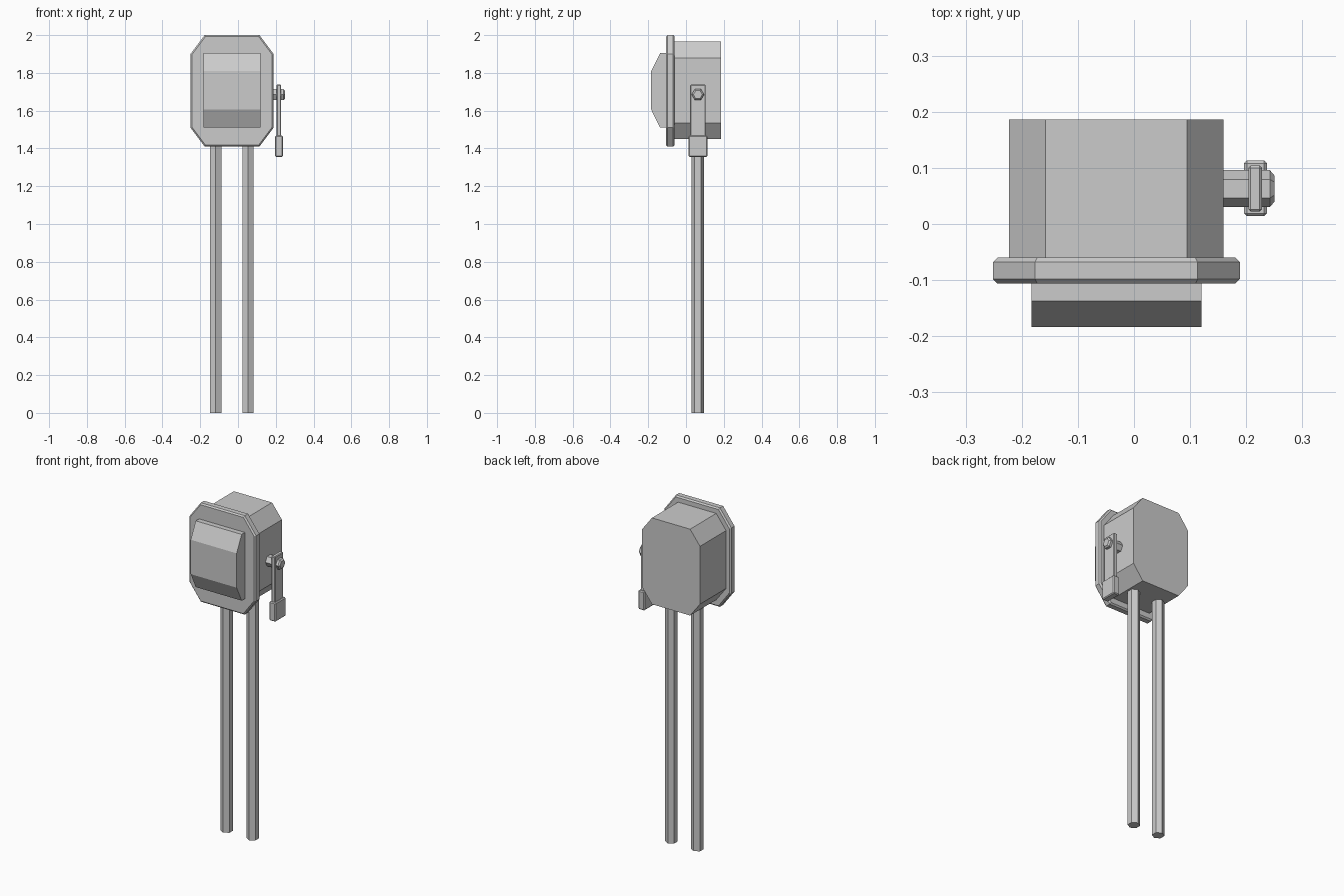
import bpy
import bmesh
import math
from mathutils import Matrix, Vector

if "Cube" in bpy.data.objects:
    bpy.data.objects.remove(bpy.data.objects["Cube"], do_unlink=True)

grey = bpy.data.materials.new("plain grey")
grey.use_nodes = True
colour = (0.6, 0.6, 0.6, 1.0)
grey.diffuse_color = colour
grey.node_tree.nodes["Principled BSDF"].inputs["Base Color"].default_value = colour

CENTRE_X = -0.0315   # middle of the head
PIVOT_Y = 0.063      # line of the legs and the lever


def finish(name, bm, bevel=0.0):
    bmesh.ops.recalc_face_normals(bm, faces=bm.faces)
    mesh = bpy.data.meshes.new(name)
    bm.to_mesh(mesh)
    bm.free()
    obj = bpy.data.objects.new(name, mesh)
    bpy.context.collection.objects.link(obj)
    mesh.materials.append(grey)
    if bevel:
        mod = obj.modifiers.new("edge_bevel", "BEVEL")
        mod.width = bevel
        mod.segments = 1
        mod.limit_method = 'ANGLE'
        mod.angle_limit = math.radians(65)
    return obj


def extrude(name, points, direction, bevel=0.0):
    """Sweep a flat outline along a direction into a closed solid."""
    bm = bmesh.new()
    face = bm.faces.new([bm.verts.new(p) for p in points])
    geom = bmesh.ops.extrude_face_region(bm, geom=[face])["geom"]
    verts = [g for g in geom if isinstance(g, bmesh.types.BMVert)]
    bmesh.ops.translate(bm, verts=verts, vec=Vector(direction))
    return finish(name, bm, bevel)


def octagon_slab(name, half_w, low, high, cut_x, cut_z, front, back, bevel=0.0):
    mid, half_h = (low + high) / 2, (high - low) / 2
    quarter = [(half_w, half_h - cut_z), (half_w - cut_x, half_h)]
    left = [(-x, z) for x, z in reversed(quarter)]
    upper = quarter + left
    outline = upper + [(-x, -z) for x, z in upper]
    points = [(CENTRE_X + x, front, mid + z) for x, z in outline]
    return extrude(name, points, (0, back - front, 0), bevel)


def box(name, low, high, bevel):
    points = [(low[0], low[1], low[2]), (high[0], low[1], low[2]),
              (high[0], high[1], low[2]), (low[0], high[1], low[2])]
    return extrude(name, points, (0, 0, high[2] - low[2]), bevel)


def hex_points(radius):
    return [(radius * math.cos(i * math.pi / 3), radius * math.sin(i * math.pi / 3))
            for i in range(6)]


# Head: chamfered housing with a wider rim on its front
octagon_slab("housing", 0.191, 1.45, 1.965, 0.065, 0.085, -0.07, 0.186)
octagon_slab("front_rim", 0.22, 1.41, 2.0, 0.075, 0.1, -0.106, -0.06, 0.008)

# Raised front panel with sloping top and bottom
profile = [(-0.1, 1.51), (-0.137, 1.51), (-0.184, 1.605),
           (-0.184, 1.81), (-0.137, 1.905), (-0.1, 1.905)]
extrude("front_panel", [(-0.183, y, z) for y, z in profile], (0.303, 0, 0))

# Two six-sided legs
for side, x in (("right", -0.118), ("left", 0.053)):
    points = [(x + b, PIVOT_Y - 0.001 + a, 0) for a, b in hex_points(0.034)]
    extrude(side + "_leg", points, (0, 0, 1.46))

# Side lever: pivot bolt, arm and grip
points = [(0.15, PIVOT_Y + a, 1.685 + b) for a, b in hex_points(0.033)]
extrude("lever_pivot", points, (0.1, 0, 0), 0.008)
box("lever_arm", (0.204, 0.022, 1.46), (0.228, 0.104, 1.738), 0.004)
box("lever_grip", (0.196, 0.014, 1.355), (0.237, 0.113, 1.468), 0.005)
